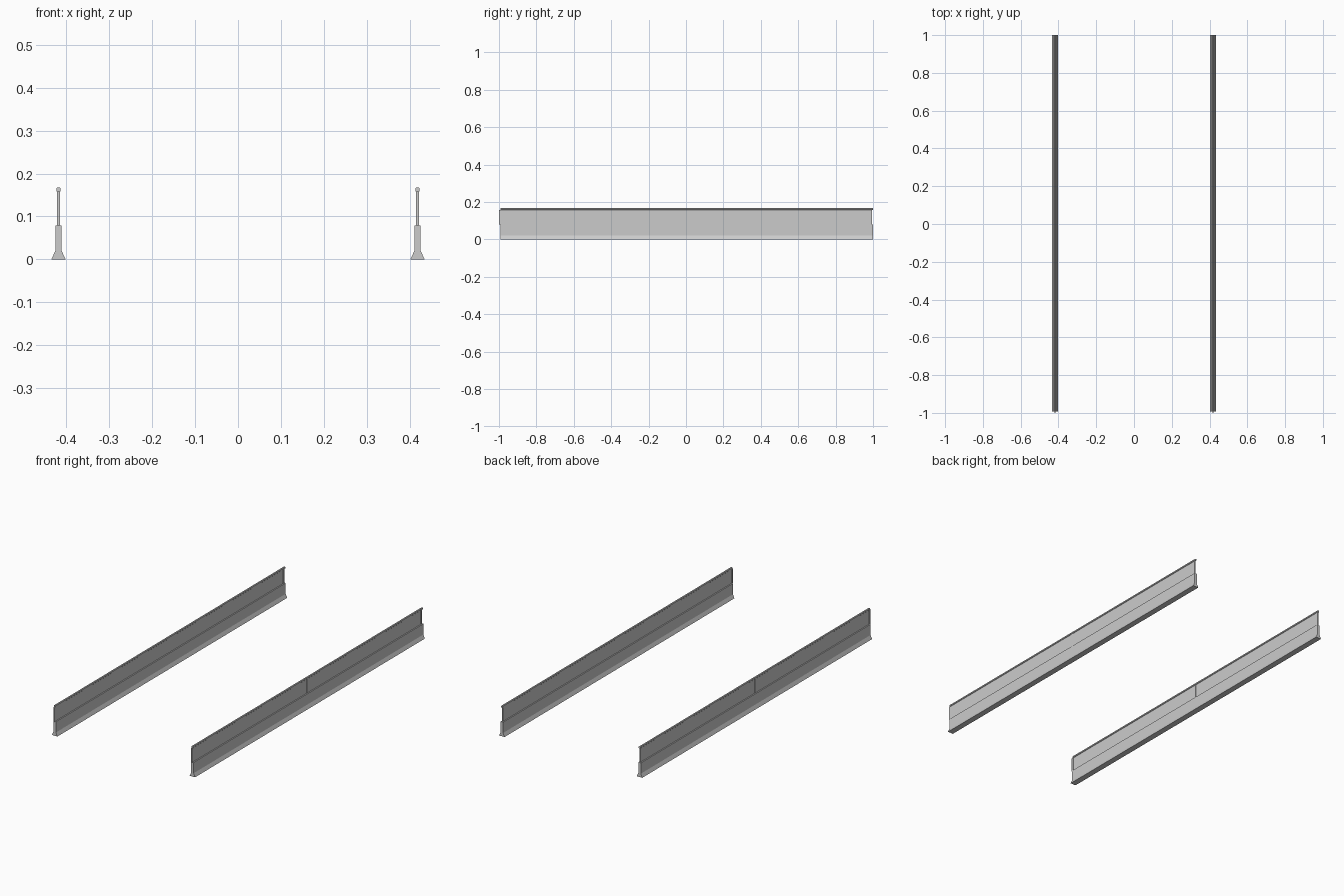
import bpy, bmesh

if "Cube" in bpy.data.objects:
    bpy.data.objects.remove(bpy.data.objects["Cube"])

CX = 0.418          # distance of each barrier from the centre line
Y0, Y1 = -0.993, 1.0


def extrude_profile(name, pts, y0, y1, cx):
    """Prism along y from an x/z outline."""
    bm = bmesh.new()
    a = [bm.verts.new((cx + x, y0, z)) for x, z in pts]
    b = [bm.verts.new((cx + x, y1, z)) for x, z in pts]
    bm.faces.new(a)
    bm.faces.new(b[::-1])
    n = len(pts)
    for i in range(n):
        j = (i + 1) % n
        bm.faces.new((a[i], b[i], b[j], a[j]))
    bmesh.ops.recalc_face_normals(bm, faces=bm.faces)
    me = bpy.data.meshes.new(name)
    bm.to_mesh(me)
    bm.free()
    ob = bpy.data.objects.new(name, me)
    bpy.context.collection.objects.link(ob)
    return ob


def mirrored(half):
    return half + [(-x, z) for x, z in reversed(half)]


def rect(w, z0, z1):
    return mirrored([(w, z0), (w, z1)])


for side, cx in (("left", -CX), ("right", CX)):
    # concrete base with flared foot
    extrude_profile(f"{side}_base", mirrored([(0.0165, 0), (0.0075, 0.02), (0.0075, 0.079)]), Y0, Y1, cx)
    # chamfered top rail
    extrude_profile(f"{side}_top_rail", mirrored([(0.003, 0.157), (0.005, 0.159), (0.005, 0.165), (0.003, 0.167)]), Y0, Y1, cx)
    # posts
    for i, y in enumerate((-0.995, 0.0, 0.99)):
        extrude_profile(f"{side}_post_{i}", rect(0.0032, 0.079, 0.158), y - 0.005, y + 0.005, cx)
    # thin panels between the posts
    for i, (a, b) in enumerate(((-0.99, -0.005), (0.005, 0.985))):
        extrude_profile(f"{side}_panel_{i}", rect(0.0012, 0.079, 0.158), a, b, cx)
